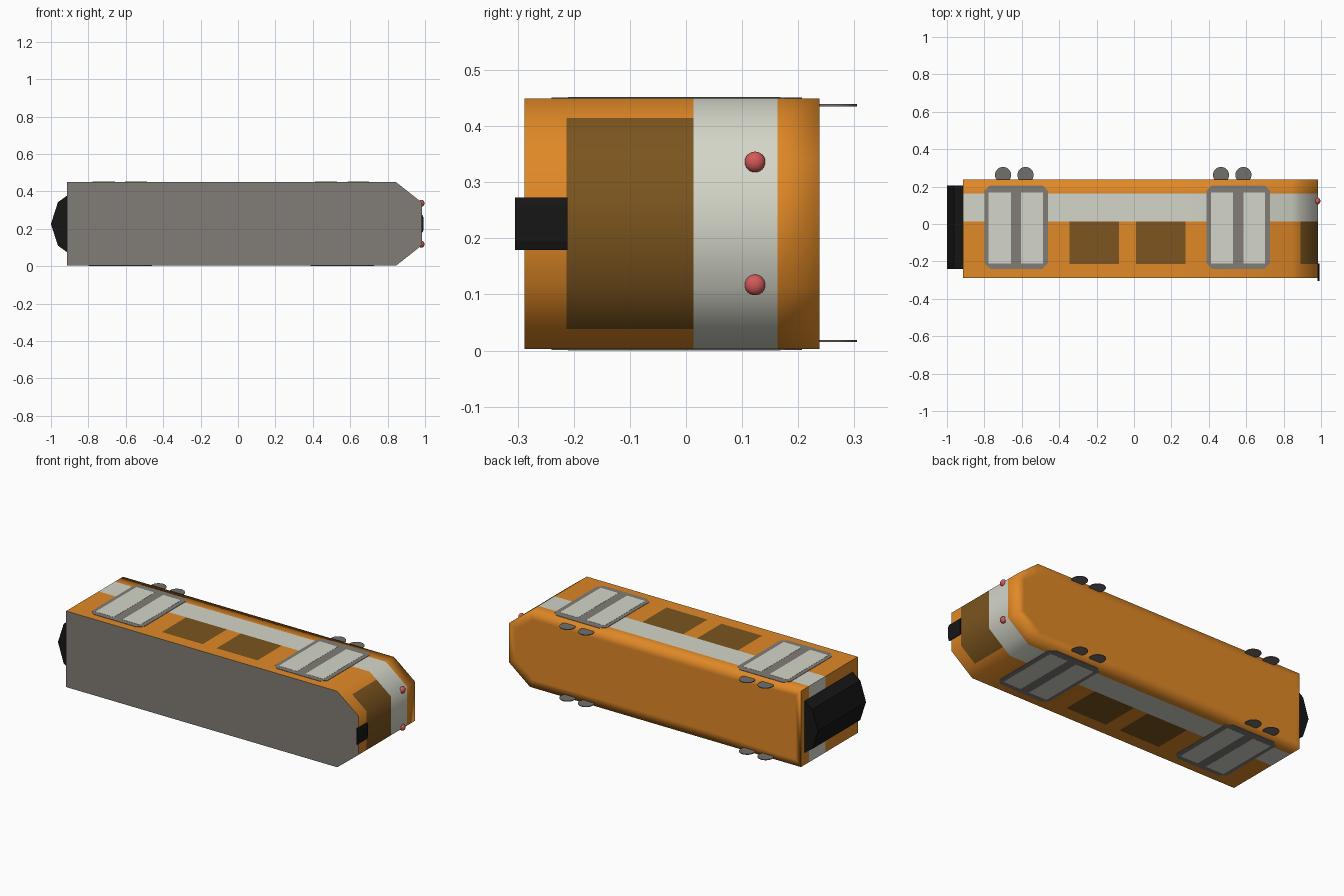
import bpy, bmesh, math

if "Cube" in bpy.data.objects:
    bpy.data.objects.remove(bpy.data.objects["Cube"])

def material(name, rgb):
    m = bpy.data.materials.new(name)
    m.diffuse_color = (*rgb, 1)
    m.use_nodes = True
    m.node_tree.nodes["Principled BSDF"].inputs["Base Color"].default_value = m.diffuse_color
    return m

ORANGE = material("orange_paint", (0.75, 0.25, 0.02))
CREAM = material("cream_paint", (0.66, 0.67, 0.58))
GLASS = material("brown_glass", (0.20, 0.09, 0.013))
GREY = material("warm_grey", (0.22, 0.20, 0.18))
BLACK = material("black", (0.008, 0.008, 0.008))
RED = material("red_lamp", (0.65, 0.10, 0.10))
WHEEL = material("wheel_grey", (0.17, 0.16, 0.15))

def finish(bm, name, mats):
    bmesh.ops.recalc_face_normals(bm, faces=bm.faces)
    me = bpy.data.meshes.new(name)
    bm.to_mesh(me)
    bm.free()
    for m in mats:
        me.materials.append(m)
    ob = bpy.data.objects.new(name, me)
    bpy.context.collection.objects.link(ob)
    return ob

def prism(name, pts, axis, a, b, mat):
    """Extrude a 2D outline along y (points are x, z) or z (points are x, y)."""
    bm = bmesh.new()
    put = (lambda p, t: (p[0], t, p[1])) if axis == 'y' else (lambda p, t: (p[0], p[1], t))
    lo = [bm.verts.new(put(p, a)) for p in pts]
    hi = [bm.verts.new(put(p, b)) for p in pts]
    bm.faces.new(lo)
    bm.faces.new(hi)
    n = len(pts)
    for i in range(n):
        bm.faces.new((lo[i], lo[(i + 1) % n], hi[(i + 1) % n], hi[i]))
    return finish(bm, name, [mat])

def box(name, x0, x1, y0, y1, z0, z1, mat):
    return prism(name, [(x0, y0), (x1, y0), (x1, y1), (x0, y1)], 'z', z0, z1, mat)

# Car body: outline extruded in bands, painted by band and column
REAR, Z0, Z1, ZM = -0.913, 0.003, 0.449, 0.226
half = [(REAR, Z0), (-0.345, Z0), (-0.08, Z0), (0.01, Z0), (0.275, Z0),
        (0.845, Z0), (0.89, 0.038), (0.983, 0.112)]
outline = half + [(x, 2 * ZM - z) for x, z in reversed(half)]
levels = [-0.288, -0.213, 0.013, 0.163, 0.238]
n = len(outline)
glass_columns = {1, 3, 6, 7, 8, 11, 13}
bm = bmesh.new()
rings = [[bm.verts.new((x, y, z)) for x, z in outline] for y in levels]
for k in range(4):
    for i in range(n):
        j = (i + 1) % n
        f = bm.faces.new((rings[k][i], rings[k][j], rings[k + 1][j], rings[k + 1][i]))
        f.material_index = 1 if k == 2 else 2 if k == 1 and i in glass_columns else 0
roof, floor = bm.faces.new(rings[0]), bm.faces.new(rings[-1])
roof.material_index = 3
bmesh.ops.recalc_face_normals(bm, faces=bm.faces)
bmesh.ops.inset_individual(bm, faces=[roof, floor], thickness=0.05)
for f in bm.faces:
    f.smooth = True
for e in bm.edges:
    on_rear = all(abs(v.co.x - REAR) < 1e-4 for v in e.verts)
    if on_rear or (all(abs(v.co.y - levels[0]) < 1e-4 for v in e.verts) and len(set(
            f.material_index for f in e.link_faces)) > 1):
        e.smooth = False
finish(bm, "car_body", [ORANGE, CREAM, GLASS, GREY])

# Rear gangway bellows
prism("gangway_bellows", [(REAR, 0.074), (-0.963, 0.11), (-1.0, 0.226),
                          (-0.963, 0.342), (REAR, 0.378)], 'y', -0.24, 0.205, BLACK)

# Double doors on both sides: chamfered frame and two leaves
for cx, end in ((-0.63, "rear"), (0.558, "front")):
    w, c, y0, y1 = 0.17, 0.03, -0.24, 0.207
    frame = [(cx - w + c, y0), (cx + w - c, y0), (cx + w, y0 + c), (cx + w, y1 - c),
             (cx + w - c, y1), (cx - w + c, y1), (cx - w, y1 - c), (cx - w, y0 + c)]
    for side, a, b, p, q in (("right", 0.0008, 0.004, 0.0, 0.002),
                             ("left", 0.448, 0.4512, 0.450, 0.452)):
        prism(f"{end}_{side}_door_frame", frame, 'z', a, b, GREY)
        for num, (u, v) in enumerate(((-0.147, -0.028), (0.027, 0.143))):
            box(f"{end}_{side}_door_leaf_{num + 1}", cx + u, cx + v, -0.21, 0.168, p, q, CREAM)

# Wheels: thin discs half sunk below the floor line
for x in (-0.70, -0.58, 0.465, 0.585):
    for z in (0.017, 0.437):
        bpy.ops.mesh.primitive_cylinder_add(vertices=32, radius=0.043, depth=0.004,
                                            location=(x, 0.262, z))
        ob = bpy.context.object
        ob.name = "wheel"
        ob.data.materials.append(WHEEL)
        bpy.ops.object.shade_smooth_by_angle(angle=math.radians(40))

# Front lamps
for z in (0.117, 0.336):
    bpy.ops.mesh.primitive_uv_sphere_add(segments=24, ring_count=12, radius=0.0185,
                                         location=(0.981, 0.123, z))
    ob = bpy.context.object
    ob.name = "front_lamp"
    ob.scale.x = 0.85
    ob.data.materials.append(RED)
    bpy.ops.object.shade_smooth()

# Blank route board above the windscreen, chamfered at the ends
prism("route_board", [(0.981, 0.179), (0.987, 0.179), (0.992, 0.195), (0.992, 0.257),
                      (0.987, 0.273), (0.981, 0.273)], 'y', -0.305, -0.211, BLACK)
